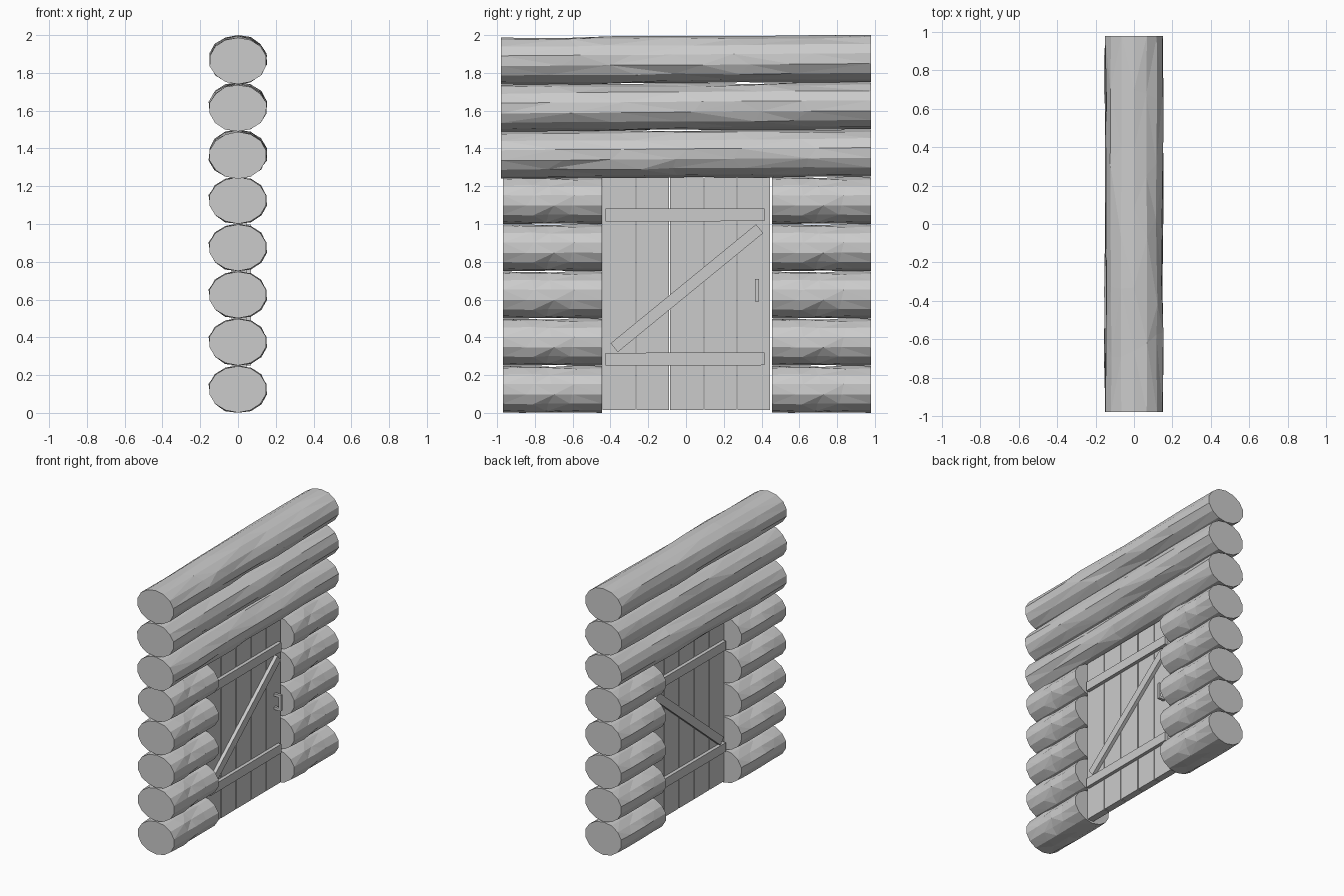
import bpy, bmesh, math, random
from mathutils import Matrix, Vector

cube = bpy.data.objects.get("Cube")
if cube:
    bpy.data.objects.remove(cube, do_unlink=True)

grey = bpy.data.materials.new("plain grey")
grey.use_nodes = True
colour = (0.6, 0.6, 0.6, 1)
grey.diffuse_color = colour
grey.node_tree.nodes["Principled BSDF"].inputs["Base Color"].default_value = colour

SIDES = 14
RADIUS_X, RADIUS_Z = 0.157, 0.127
PITCH = 0.25


def finish(bm, name):
    bmesh.ops.recalc_face_normals(bm, faces=bm.faces)
    mesh = bpy.data.meshes.new(name)
    bm.to_mesh(mesh)
    bm.free()
    mesh.materials.append(grey)
    obj = bpy.data.objects.new(name, mesh)
    bpy.context.collection.objects.link(obj)
    return obj


def log(name, y0, y1, z, rings, seed, tilt=0.0):
    """Rough-hewn log along y: jittered oval rings with flat facets."""
    rng = random.Random(seed)
    bm = bmesh.new()
    loops = []
    for i in range(rings):
        t = i / (rings - 1)
        end = i in (0, rings - 1)
        loop = []
        for j in range(SIDES):
            a = math.tau * (j + 0.5) / SIDES
            r = rng.uniform(0.96, 0.99) if end else rng.uniform(0.93, 1.02)
            shift = 0 if end else rng.uniform(-0.3, 0.3) / (rings - 1)
            y = y0 + (y1 - y0) * (t + shift)
            height = z + RADIUS_Z * r * math.sin(a) + tilt * (2 * t - 1)
            loop.append(bm.verts.new((RADIUS_X * r * math.cos(a), y,
                                      min(max(height, 0), 2))))
        loops.append(loop)
    for a, b in zip(loops, loops[1:]):
        for j in range(SIDES):
            k = (j + 1) % SIDES
            bm.faces.new((a[j], a[k], b[k], b[j]))
    bmesh.ops.triangulate(bm, faces=bm.faces[:])
    bm.faces.new(loops[0])
    bm.faces.new(loops[-1])
    return finish(bm, name)


def box(name, centre, size, turn=0.0):
    """Box turned about the x axis."""
    bm = bmesh.new()
    matrix = (Matrix.Translation(centre) @ Matrix.Rotation(turn, 4, 'X')
              @ Matrix.Diagonal((*size, 1)))
    bmesh.ops.create_cube(bm, size=1, matrix=matrix)
    return finish(bm, name)


# Stacked logs: five short pairs beside the door, three long ones above
for row in range(8):
    z = PITCH * (row + 0.5)
    if row < 5:
        log(f"short_log_front_{row}", -0.97, -0.445, z, 5, 4)
        log(f"short_log_back_{row}", 0.455, 0.98, z, 5, 4)
    else:
        log(f"long_log_{row}", -0.98, 0.98, z - 0.005, 7, 9 + row, 0.007)

# Door planks with narrow gaps
DOOR_BACK, DOOR_FRONT = -0.008, 0.044
edges = [-0.445, -0.265, -0.087, 0.095, 0.27, 0.447]
for i, (a, b) in enumerate(zip(edges, edges[1:])):
    box(f"door_plank_{i}",
        ((DOOR_BACK + DOOR_FRONT) / 2, (a + b) / 2, 0.63),
        (DOOR_FRONT - DOOR_BACK, b - a - 0.007, 1.23))

# Rails and diagonal brace on both faces of the door
THICK = 0.026
low, high = Vector((0, -0.38, 0.345)), Vector((0, 0.39, 0.975))
span = high - low
angle = math.atan2(span.z, span.y)
for side, x in (("outer", DOOR_FRONT + THICK / 2), ("inner", DOOR_BACK - THICK / 2)):
    box(f"top_rail_{side}", (x, -0.005, 1.048), (THICK, 0.84, 0.068), 0.003)
    box(f"bottom_rail_{side}", (x, -0.005, 0.285), (THICK, 0.84, 0.068), 0.003)
    middle = (low + high) / 2
    box(f"diagonal_brace_{side}", (x, middle.y, middle.z),
        (THICK, span.length, 0.06), angle)

# Bracket handle: two posts and a grip
for part, z in (("lower", 0.6), ("upper", 0.7)):
    box(f"handle_post_{part}", (0.062, 0.376, z), (0.04, 0.02, 0.02))
box("handle_grip", (0.09, 0.376, 0.65), (0.018, 0.02, 0.12))
